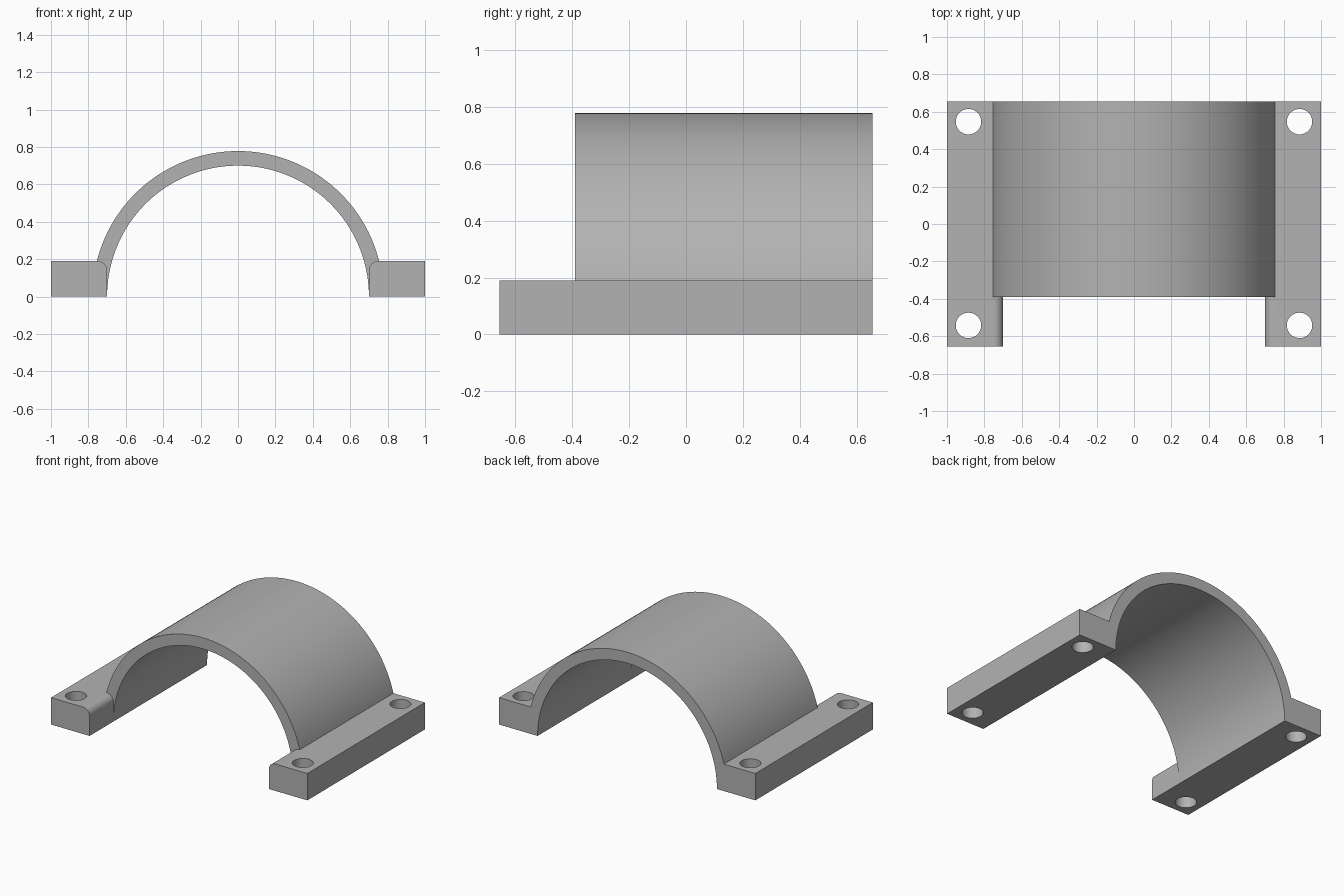
import bpy, bmesh, math

if "Cube" in bpy.data.objects:
    bpy.data.objects.remove(bpy.data.objects["Cube"], do_unlink=True)

OUTER, INNER = 0.778, 0.70        # arch radii
RAIL_H, ROUND = 0.19, 0.05        # foot rail height and corner radius
BACK, FRONT, ARCH_FRONT = 0.655, -0.655, -0.39

grey = bpy.data.materials.new("satin grey")
grey.use_nodes = True
grey.diffuse_color = (0.45, 0.45, 0.45, 1)
grey.node_tree.nodes["Principled BSDF"].inputs["Base Color"].default_value = grey.diffuse_color


def arc(radius, start, end, steps, cx=0, cz=0):
    angles = [math.radians(start + (end - start) * i / steps) for i in range(steps + 1)]
    return [(cx + radius * math.cos(a), cz + radius * math.sin(a)) for a in angles]


def extrude_profile(name, profile, y0, y1):
    """Solid made from an x-z outline swept along y."""
    bm = bmesh.new()
    face = bm.faces.new([bm.verts.new((x, y0, z)) for x, z in profile])
    swept = bmesh.ops.extrude_face_region(bm, geom=[face])["geom"]
    moved = [v for v in swept if isinstance(v, bmesh.types.BMVert)]
    bmesh.ops.translate(bm, verts=moved, vec=(0, y1 - y0, 0))
    bmesh.ops.recalc_face_normals(bm, faces=bm.faces)
    mesh = bpy.data.meshes.new(name)
    bm.to_mesh(mesh)
    bm.free()
    mesh.materials.append(grey)
    obj = bpy.data.objects.new(name, mesh)
    bpy.context.collection.objects.link(obj)
    return obj


def apply_boolean(target, tool, operation):
    mod = target.modifiers.new(operation.lower(), "BOOLEAN")
    mod.operation, mod.solver, mod.object = operation, "EXACT", tool
    bpy.context.view_layer.objects.active = target
    bpy.ops.object.modifier_apply(modifier=mod.name)
    bpy.data.objects.remove(tool, do_unlink=True)


# Half-cylinder shell
clamp = extrude_profile("pipe_clamp", arc(OUTER, 0, 180, 96) + arc(INNER, 180, 0, 96),
                        ARCH_FRONT, BACK)

# Foot rails with a rounded inner top edge
for side in (1, -1):
    corner = arc(ROUND, 90, 180, 10, INNER + ROUND, RAIL_H - ROUND)
    outline = [(INNER, 0), (1, 0), (1, RAIL_H)] + corner
    rail = extrude_profile("foot_rail", [(side * x, z) for x, z in outline], FRONT, BACK)
    apply_boolean(clamp, rail, "UNION")

# Bolt holes through the rails
for x in (0.885, -0.885):
    for y in (0.547, -0.542):
        bpy.ops.mesh.primitive_cylinder_add(vertices=40, radius=0.068, depth=1, location=(x, y, 0))
        drill = bpy.context.object
        drill.data.materials.append(grey)
        apply_boolean(clamp, drill, "DIFFERENCE")

# Smooth curves, crisp edges
bpy.ops.object.select_all(action="DESELECT")
clamp.select_set(True)
bpy.context.view_layer.objects.active = clamp
bpy.ops.object.shade_smooth_by_angle(angle=math.radians(30))
